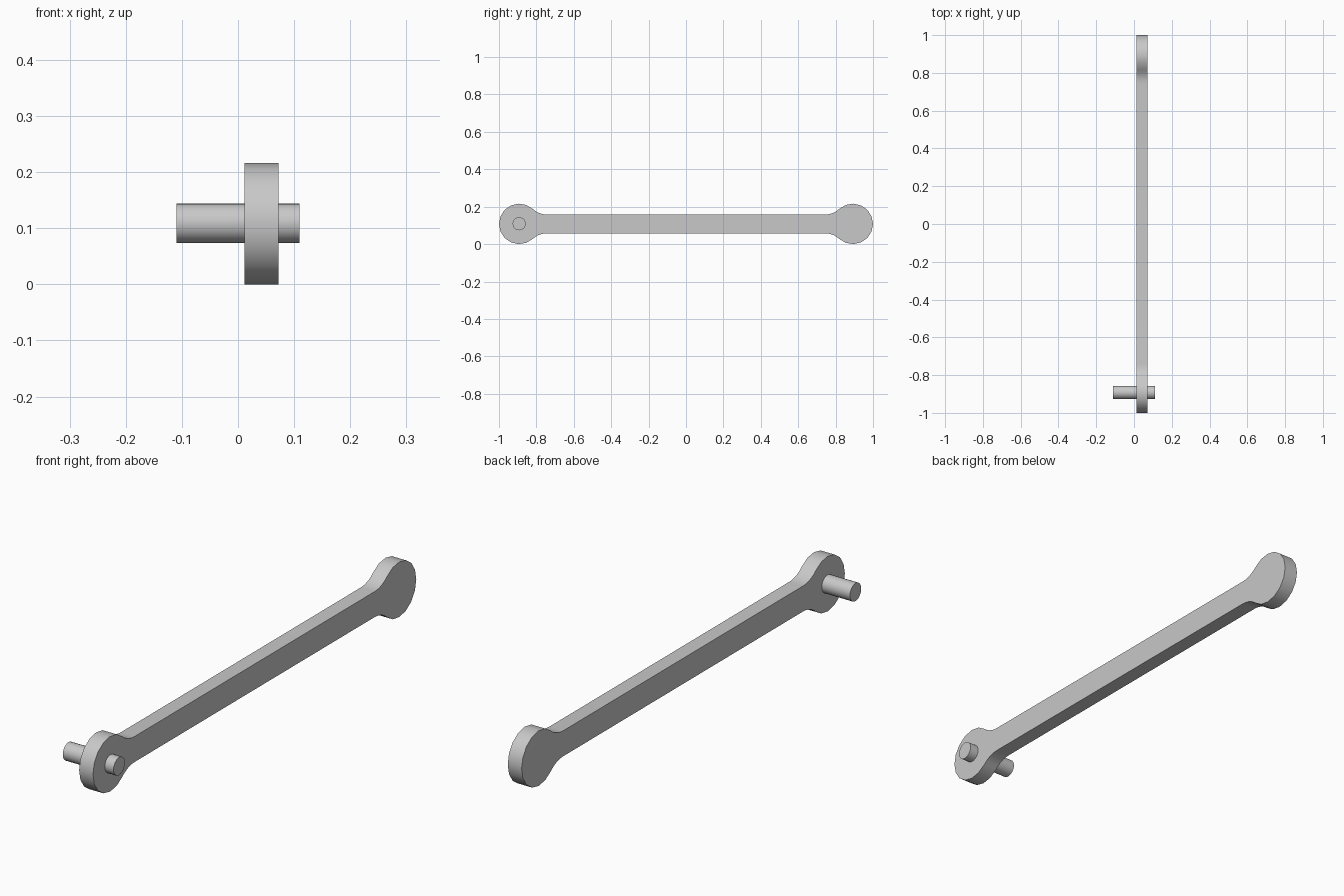
import bpy, bmesh, math
from math import sin, cos, pi
from mathutils import Matrix

cube = bpy.data.objects.get("Cube")
if cube:
    bpy.data.objects.remove(cube, do_unlink=True)

steel = bpy.data.materials.new("grey_steel")
steel.use_nodes = True
color = (0.58, 0.58, 0.58, 1)
steel.diffuse_color = color
steel.node_tree.nodes["Principled BSDF"].inputs["Base Color"].default_value = color

MID_Z = 0.108       # height of the rod axis
END_Y = 0.892       # distance of each round end from the middle
END_R = 0.108       # radius of the round ends
HALF = 0.05         # half height of the shank
FILLET = 0.114      # radius of the concave neck
X0, X1 = 0.012, 0.072


def finish(bm, name):
    bmesh.ops.recalc_face_normals(bm, faces=bm.faces)
    mesh = bpy.data.meshes.new(name)
    bm.to_mesh(mesh)
    bm.free()
    mesh.materials.append(steel)
    obj = bpy.data.objects.new(name, mesh)
    bpy.context.collection.objects.link(obj)
    bpy.ops.object.select_all(action='DESELECT')
    obj.select_set(True)
    bpy.context.view_layer.objects.active = obj
    bpy.ops.object.shade_smooth_by_angle(angle=math.radians(35))
    return obj


def end_profile():
    """Half outline around the +y end, from lower neck to upper neck."""
    rise = HALF + FILLET
    reach = math.sqrt((END_R + FILLET) ** 2 - rise ** 2)
    a = math.atan2(rise, reach)
    # Concave neck blending the shank into the round end
    neck = []
    for i in range(5):
        t = -pi / 2 + (pi / 2 - a) * i / 5
        neck.append((END_Y - reach - FILLET * cos(t), rise + FILLET * sin(t)))
    neck = [(END_Y - reach + FILLET * cos(-pi / 2 + (pi / 2 - a) * i / 5),
             rise + FILLET * sin(-pi / 2 + (pi / 2 - a) * i / 5)) for i in range(5)]
    # Round end, swept from the lower to the upper tangent point
    sweep = pi - a
    arc = [(END_Y + END_R * cos(-sweep + 2 * sweep * i / 12),
            END_R * sin(-sweep + 2 * sweep * i / 12)) for i in range(13)]
    return [(y, -z) for y, z in neck] + arc + neck[::-1]


# Connecting rod: mirrored outline extruded across its thickness
half = end_profile()
outline = half + [(-y, -z) for y, z in half]
bm = bmesh.new()
face = bm.faces.new([bm.verts.new((X0, y, MID_Z + z)) for y, z in outline])
side = bmesh.ops.extrude_face_region(bm, geom=[face])
moved = [v for v in side["geom"] if isinstance(v, bmesh.types.BMVert)]
bmesh.ops.translate(bm, verts=moved, vec=(X1 - X0, 0, 0))
finish(bm, "connecting_rod")

# Crank pin: passes through the front end of the rod
bm = bmesh.new()
bmesh.ops.create_cone(bm, cap_ends=True, segments=24, radius1=0.035, radius2=0.035,
                      depth=0.22, matrix=Matrix.Translation((0, -END_Y, MID_Z + 0.001))
                      @ Matrix.Rotation(pi / 2, 4, 'Y'))
finish(bm, "crank_pin")
